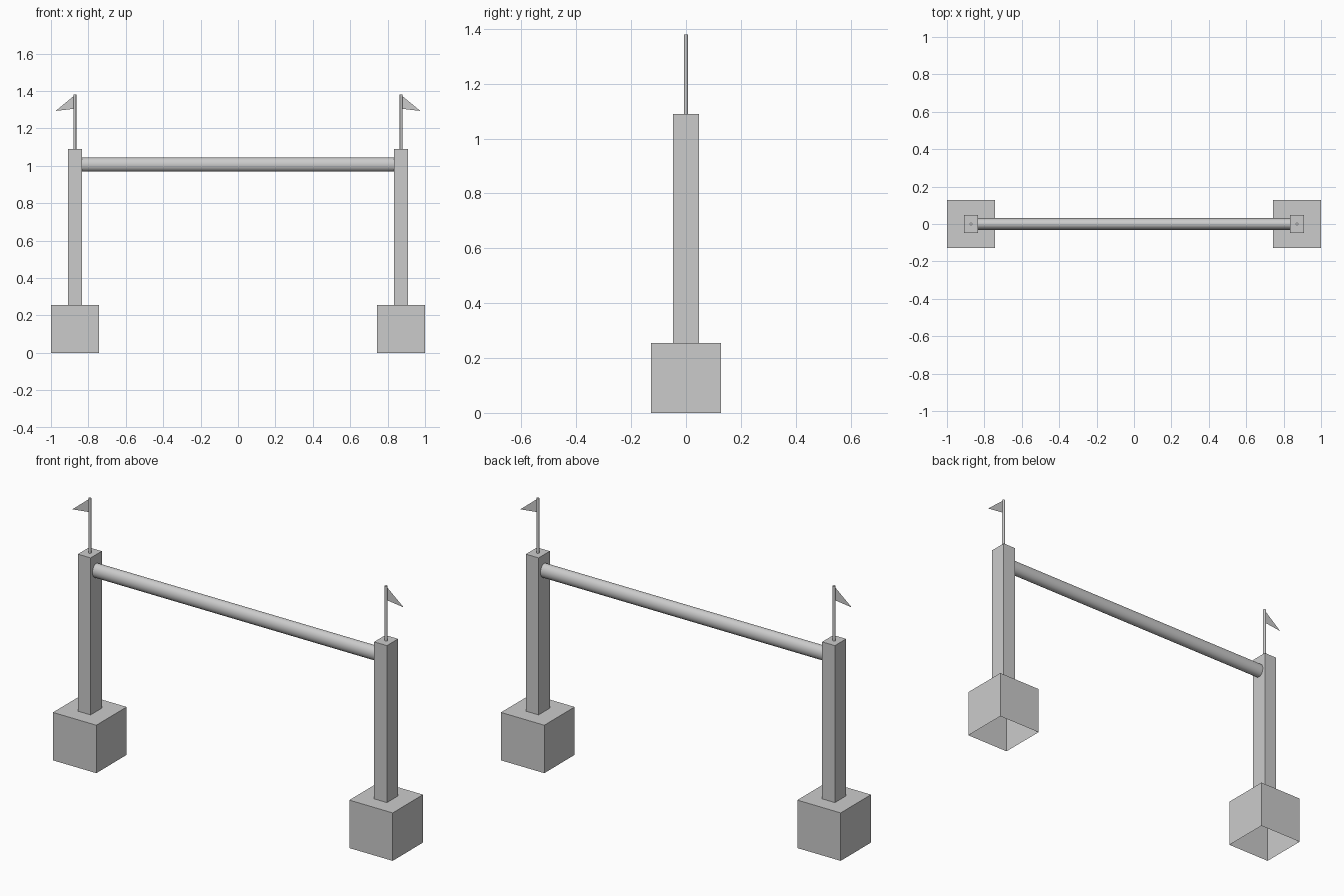
import bpy
import bmesh
import math
from mathutils import Matrix

cube = bpy.data.objects.get("Cube")
if cube:
    bpy.data.objects.remove(cube, do_unlink=True)

grey = bpy.data.materials.new("plain grey")
grey.use_nodes = True
COLOUR = (0.6, 0.6, 0.6, 1)
grey.diffuse_color = COLOUR
grey.node_tree.nodes["Principled BSDF"].inputs["Base Color"].default_value = COLOUR


def add_object(name, bm):
    mesh = bpy.data.meshes.new(name)
    bm.to_mesh(mesh)
    bm.free()
    mesh.materials.append(grey)
    obj = bpy.data.objects.new(name, mesh)
    bpy.context.collection.objects.link(obj)
    return obj


def box(name, centre, size, open_bottom=False):
    bm = bmesh.new()
    place = Matrix.Translation(centre) @ Matrix.Diagonal((*size, 1))
    bmesh.ops.create_cube(bm, size=1, matrix=place)
    if open_bottom:
        bm.normal_update()
        under = [f for f in bm.faces if f.normal.z < -0.9]
        bmesh.ops.delete(bm, geom=under, context='FACES_ONLY')
    return add_object(name, bm)


def rod(name, sides, matrix):
    bm = bmesh.new()
    bmesh.ops.create_cone(bm, cap_ends=True, segments=sides, radius1=1,
                          radius2=1, depth=1, matrix=matrix)
    obj = add_object(name, bm)
    bpy.ops.object.select_all(action='DESELECT')
    obj.select_set(True)
    bpy.context.view_layer.objects.active = obj
    bpy.ops.object.shade_smooth_by_angle(angle=math.radians(40))
    return obj


POST_X = 0.872
BASE_TOP = 0.255
POST_TOP = 1.09
POLE_TOP = 1.38

for side, s in (("left", 1), ("right", -1)):
    # Hollow footing block and upright
    box(f"{side}_base", (s * POST_X, 0, BASE_TOP / 2), (0.255, 0.255, BASE_TOP), True)
    box(f"{side}_post", (s * POST_X, 0, (BASE_TOP + POST_TOP) / 2),
        (0.075, 0.094, POST_TOP - BASE_TOP))

    # Flagpole
    rod(f"{side}_flagpole", 16,
        Matrix.Translation((s * POST_X, 0, (POST_TOP + POLE_TOP) / 2))
        @ Matrix.Diagonal((0.0075, 0.0075, POLE_TOP - POST_TOP, 1)))

    # Thin outward-pointing pennant
    bm = bmesh.new()
    corners = ((POST_X, 1.378), (0.975, 1.293), (POST_X, 1.305))
    bm.faces.new([bm.verts.new((s * x, 0, z)) for x, z in corners])
    add_object(f"{side}_flag", bm)

# Slightly oval crossbar between the posts
rod("crossbar", 32,
    Matrix.Translation((0, 0, 1.006)) @ Matrix.Rotation(math.pi / 2, 4, 'Y')
    @ Matrix.Diagonal((0.037, 0.031, 1.68, 1)))
